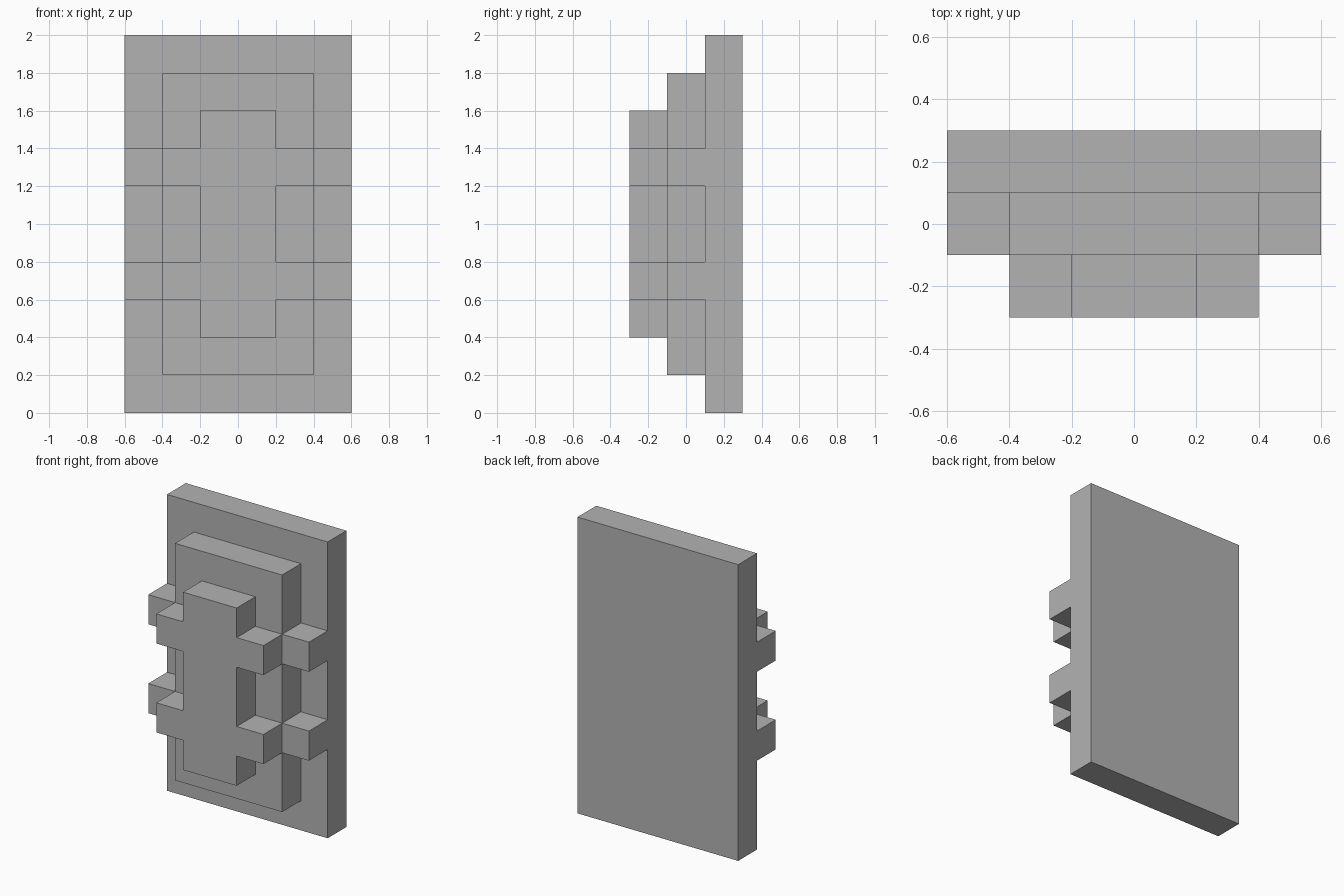
import bpy
import bmesh

cube = bpy.data.objects.get("Cube")
if cube:
    bpy.data.objects.remove(cube, do_unlink=True)

grey = bpy.data.materials.new("plain grey")
grey.use_nodes = True
colour = (0.45, 0.45, 0.45, 1)
grey.diffuse_color = colour
grey.node_tree.nodes["Principled BSDF"].inputs["Base Color"].default_value = colour

STEP = 0.2      # thickness of every layer and reach of every tab
MIDDLE = 1.0    # height of the symmetry line


def layer(name, quarter, front):
    """Mirror a quarter outline into a full one and extrude it backwards."""
    half = quarter + [(x, -z) for x, z in reversed(quarter)]
    outline = half + [(-x, z) for x, z in reversed(half)]
    bm = bmesh.new()
    face = bm.faces.new([bm.verts.new((x, front, MIDDLE + z)) for x, z in outline])
    result = bmesh.ops.extrude_face_region(bm, geom=[face], use_keep_orig=True)
    verts = [v for v in result["geom"] if isinstance(v, bmesh.types.BMVert)]
    bmesh.ops.translate(bm, verts=verts, vec=(0, STEP, 0))
    bmesh.ops.recalc_face_normals(bm, faces=bm.faces)
    mesh = bpy.data.meshes.new(name)
    bm.to_mesh(mesh)
    bm.free()
    mesh.materials.append(grey)
    obj = bpy.data.objects.new(name, mesh)
    bpy.context.collection.objects.link(obj)
    return obj


def tabbed(width, height):
    """Quarter outline of a panel with one side tab above the middle."""
    tip = width + STEP
    return [(width, height), (width, 2 * STEP), (tip, 2 * STEP),
            (tip, STEP), (width, STEP)]


# Plain back plate, then two shrinking panels with paired side tabs
layer("back_plate", [(0.6, 1.0)], 0.1)
layer("middle_panel", tabbed(0.4, 0.8), -0.1)
layer("front_panel", tabbed(0.2, 0.6), -0.3)
